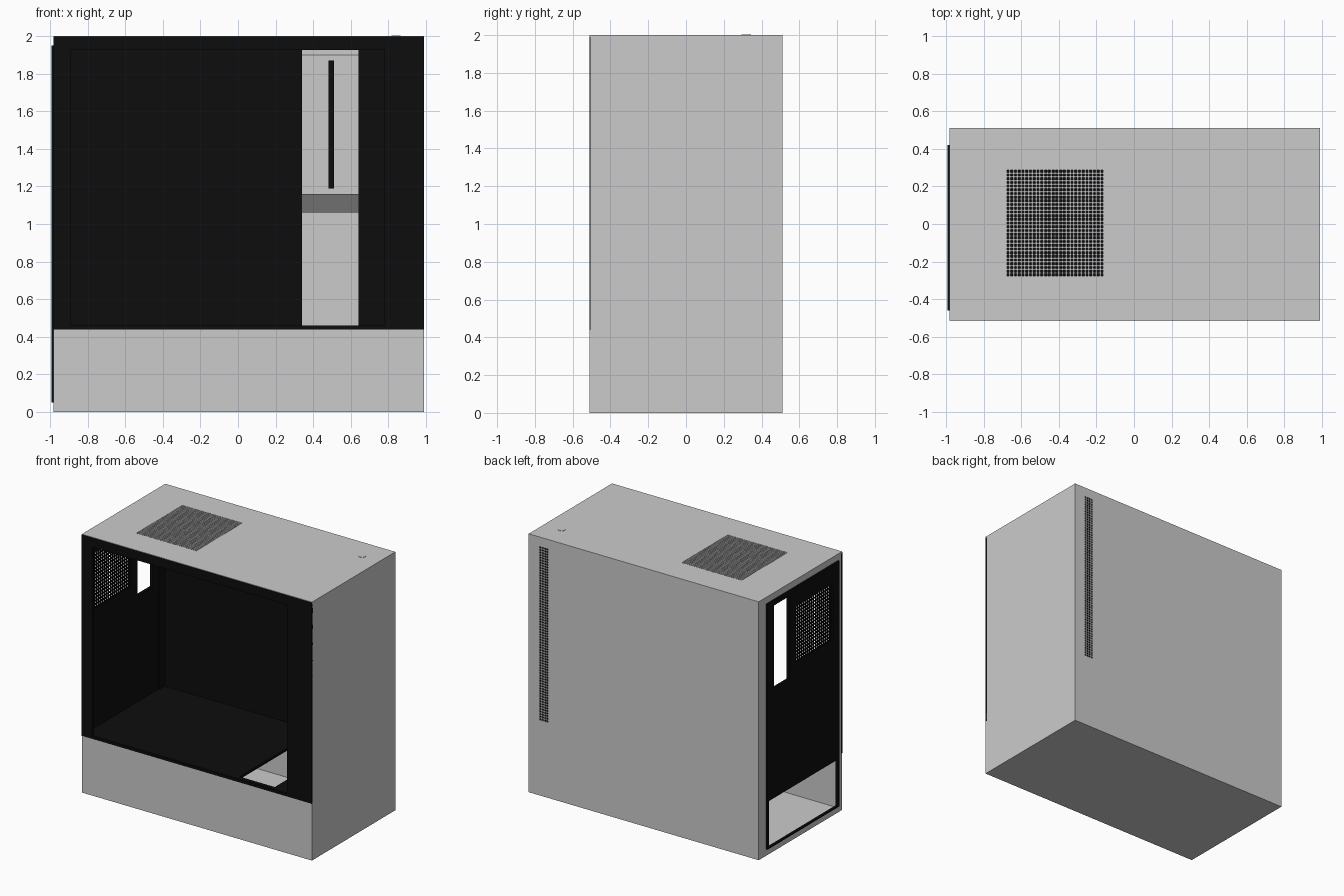
import bpy, bmesh
from mathutils import Vector

cube = bpy.data.objects.get("Cube")
if cube:
    bpy.data.objects.remove(cube, do_unlink=True)


def material(name, v):
    m = bpy.data.materials.new(name)
    m.use_nodes = True
    m.diffuse_color = (v, v, v, 1)
    m.node_tree.nodes["Principled BSDF"].inputs["Base Color"].default_value = (v, v, v, 1)
    return m


LIGHT = material("light_grey", 0.6)
BLACK = material("matt_black", 0.004)
GREY = material("mid_grey", 0.16)


def sheet(name, axis, start, end, us, vs, keep, mat):
    """Plate made of the kept grid cells, thickened along one axis."""
    def point(u, v):
        c = [u, v]
        c.insert(axis, start)
        return Vector(c)
    bm = bmesh.new()
    grid = {}

    def vert(i, j):
        if (i, j) not in grid:
            grid[i, j] = bm.verts.new(point(us[i], vs[j]))
        return grid[i, j]
    for i in range(len(us) - 1):
        for j in range(len(vs) - 1):
            if keep(i, j):
                bm.faces.new([vert(i, j), vert(i + 1, j), vert(i + 1, j + 1), vert(i, j + 1)])
    ext = bmesh.ops.extrude_face_region(bm, geom=bm.faces[:], use_keep_orig=True)
    shift = Vector((0, 0, 0))
    shift[axis] = end - start
    bmesh.ops.translate(bm, vec=shift, verts=[e for e in ext["geom"] if isinstance(e, bmesh.types.BMVert)])
    bmesh.ops.recalc_face_normals(bm, faces=bm.faces[:])
    me = bpy.data.meshes.new(name)
    bm.to_mesh(me)
    bm.free()
    me.materials.append(mat)
    ob = bpy.data.objects.new(name, me)
    bpy.context.collection.objects.link(ob)
    return ob


def panel(name, axis, start, end, rect, mat, holes=()):
    """Rectangular plate (u0, u1, v0, v1) with rectangular openings."""
    us = sorted({u for r in (rect, *holes) for u in r[:2]})
    vs = sorted({v for r in (rect, *holes) for v in r[2:]})

    def keep(i, j):
        u, v = (us[i] + us[i + 1]) / 2, (vs[j] + vs[j + 1]) / 2
        return not any(h[0] < u < h[1] and h[2] < v < h[3] for h in holes)
    return sheet(name, axis, start, end, us, vs, keep, mat)


def vent(name, axis, start, end, rect, mat, pitch, open_part=0.62):
    """Plate perforated by a regular grid of small square holes."""
    def cuts(a, b):
        n = round((b - a) / pitch)
        p = (b - a) / n
        edge = p * (1 - open_part) / 2
        return [a] + [a + k * p + s for k in range(n) for s in (edge, p - edge)] + [b]
    return sheet(name, axis, start, end, cuts(*rect[:2]), cuts(*rect[2:]),
                 lambda i, j: not (i % 2 and j % 2), mat)


X0, X1, Y, TOP, DECK = -0.98, 0.99, 0.51, 2.0, 0.44
top_vent = (-0.68, -0.16, -0.28, 0.29)
side_vent = (0.82, 0.90, 0.58, 1.93)
rear_vent = (-0.38, 0.07, 1.37, 1.80)
io_opening = (0.16, 0.34, 1.27, 1.91)
psu_opening = (-0.44, 0.40, 0.06, 0.42)
rear_area = (-0.46, 0.42, 0.05, 1.95)

# Outer shell
panel("top_panel", 2, 1.99, TOP, (X0, X1, -Y, Y), LIGHT, [top_vent])
vent("top_vent", 2, 1.993, TOP, top_vent, LIGHT, 0.02)
panel("bottom_panel", 2, 0, 0.012, (X0, X1, -Y, Y), LIGHT)
panel("side_panel", 1, 0.5, Y, (X0, X1, 0.012, 1.99), LIGHT, [side_vent])
vent("side_vent", 1, 0.503, Y, side_vent, LIGHT, 0.02)
panel("end_panel", 0, 0.98, X1, (-0.505, 0.5, 0.012, 1.99), LIGHT)
panel("lower_front_panel", 1, -Y, -0.5, (X0, X1, 0.012, DECK), LIGHT)
panel("rear_frame", 0, X0, -0.97, (-0.505, 0.5, 0.012, 1.99), LIGHT, [rear_area])

# Rear plate with port opening, fan vent and power supply bay
panel("rear_plate", 0, -0.992, -0.972, rear_area, BLACK, [io_opening, rear_vent, psu_opening])
vent("rear_vent", 0, -0.986, -0.98, rear_vent, BLACK, 0.025, 0.6)

# Black front surround
panel("front_surround", 1, -0.512, -0.495, (X0, X1, DECK, 1.997), BLACK, [(-0.89, 0.78, 0.46, 1.925)])

# Dark chamber lining
cable_gap = (0.34, 0.64, 0.46, 1.94)
panel("chamber_ceiling", 2, 1.975, 1.99, (-0.97, 0.98, -0.495, 0.5), BLACK, [top_vent])
panel("chamber_floor", 2, 0.43, 0.45, (-0.97, 0.98, -0.5, 0.5), BLACK, [(0.33, 0.63, -0.45, 0.36)])
panel("chamber_back_tray", 1, 0.48, 0.49, (-0.97, 0.98, 0.45, 1.975), BLACK, [cable_gap])
panel("chamber_end_lining", 0, 0.965, 0.98, (-0.495, 0.48, 0.45, 1.975), BLACK)
panel("chamber_rear_lining", 0, -0.97, -0.962, (-0.495, 0.48, 0.45, 1.975), BLACK,
      [(-0.45, 0.41, 0.45, 1.94)])

# Cable bay details
panel("cable_slot", 1, 0.492, 0.5, (0.48, 0.51, 1.19, 1.87), BLACK)
panel("cable_bar", 1, 0.482, 0.49, (0.34, 0.64, 1.06, 1.16), GREY)
panel("cable_bay_seam", 1, 0.496, 0.5, (0.34, 0.64, 1.897, 1.902), GREY)

# Flush power button on the top
bpy.ops.mesh.primitive_cylinder_add(vertices=24, radius=0.025, depth=0.004, location=(0.84, 0.32, TOP))
button = bpy.context.object
button.name = "power_button"
button.data.materials.append(LIGHT)
